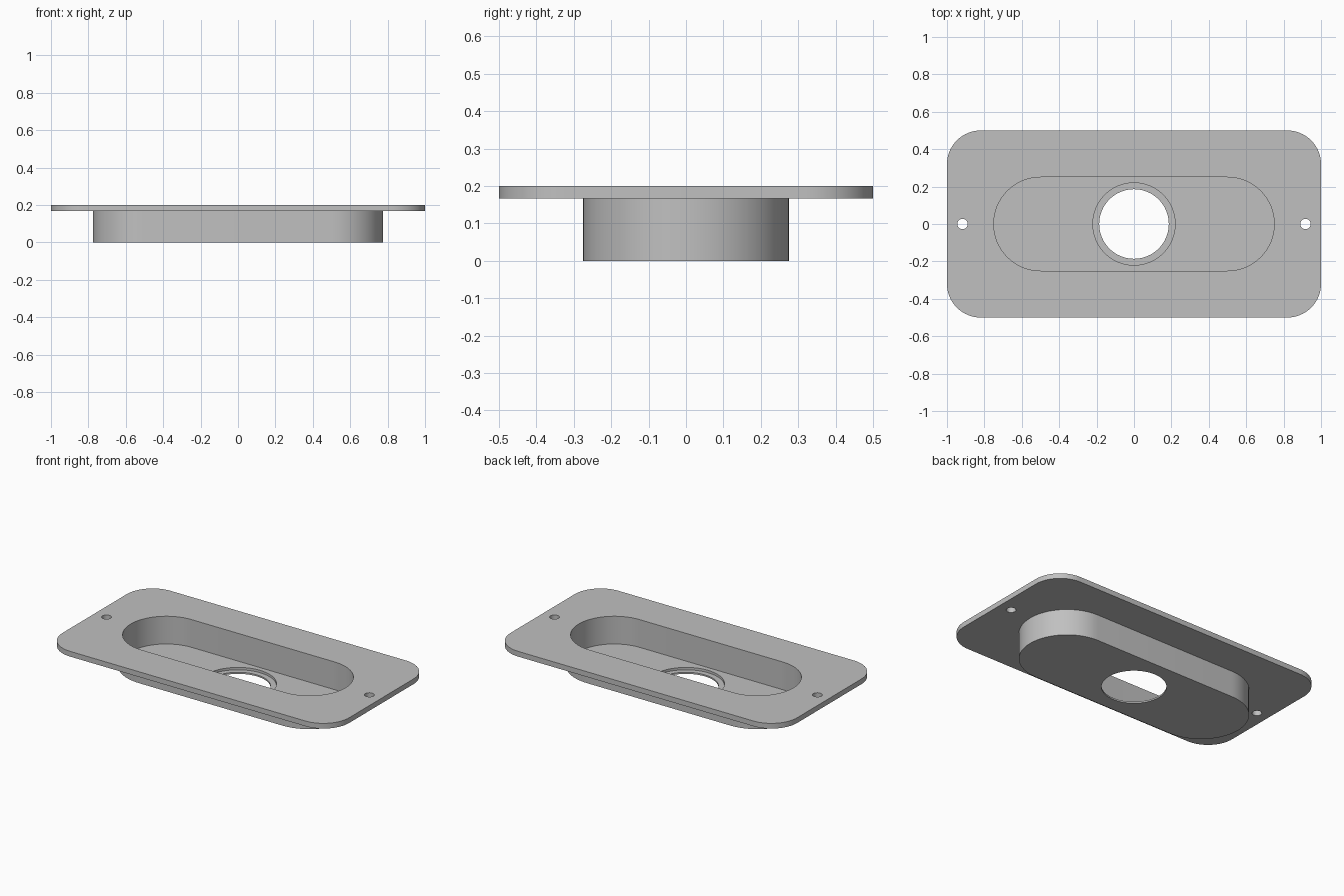
import bpy, bmesh
from math import sin, cos, pi, radians

if "Cube" in bpy.data.objects:
    bpy.data.objects.remove(bpy.data.objects["Cube"], do_unlink=True)

# Overall sizes
TOP, FLANGE_BASE, FLOOR, LEDGE = 0.2, 0.167, 0.025, 0.01
SCREW_X, SCREW_R = 0.917, 0.028
BORE_R, HOLE_R = 0.22, 0.186

bm = bmesh.new()


def ring(hx, hy, r, z, cx=0.0, seg=16):
    """Closed rounded-rectangle loop; a circle when hx == hy == r."""
    pts = []
    for q, (sx, sy) in enumerate([(1, 1), (-1, 1), (-1, -1), (1, -1)]):
        for i in range(seg + 1):
            a = (q + i / seg) * pi / 2
            p = (cx + sx * (hx - r) + r * cos(a), sy * (hy - r) + r * sin(a), z)
            if not pts or max(abs(p[k] - pts[-1][k]) for k in (0, 1)) > 1e-5:
                pts.append(p)
    if max(abs(pts[0][k] - pts[-1][k]) for k in (0, 1)) < 1e-5:
        pts.pop()
    return [bm.verts.new(p) for p in pts]


def circle(r, z, cx=0.0, seg=16):
    return ring(r, r, r, z, cx, seg)


def wall(a, b):
    """Quads joining two loops with equal point counts."""
    n = len(a)
    for i in range(n):
        j = (i + 1) % n
        bm.faces.new((a[i], a[j], b[j], b[i]))


def flat(*loops):
    """Flat face bounded by the first loop, with the others as holes."""
    edges = []
    for loop in loops:
        for v, w in zip(loop, loop[1:] + loop[:1]):
            edges.append(bm.edges.get((v, w)) or bm.edges.new((v, w)))
    bmesh.ops.triangle_fill(bm, use_beauty=True, edges=edges)


# Flange rim and screw holes
flange_top, flange_low = [ring(1, 0.5, 0.18, z) for z in (TOP, FLANGE_BASE)]
wall(flange_top, flange_low)
screws_top, screws_low = [], []
for side in (-1, 1):
    hi, lo = [circle(SCREW_R, z, side * SCREW_X, 8) for z in (TOP, FLANGE_BASE)]
    wall(hi, lo)
    screws_top.append(hi)
    screws_low.append(lo)

# Recess inside and tub outside
recess_top, recess_low = [ring(0.75, 0.25, 0.25, z) for z in (TOP, FLOOR)]
tub_top, tub_low = [ring(0.775, 0.275, 0.275, z) for z in (FLANGE_BASE, 0)]
wall(recess_top, recess_low)
wall(tub_top, tub_low)

# Stepped centre hole
bore_top, bore_low = [circle(BORE_R, z) for z in (FLOOR, LEDGE)]
hole_top, hole_low = [circle(HOLE_R, z) for z in (LEDGE, 0)]
wall(bore_top, bore_low)
wall(bore_low, hole_top)
wall(hole_top, hole_low)

# Flat surfaces
flat(flange_top, recess_top, *screws_top)
flat(flange_low, tub_top, *screws_low)
flat(recess_low, bore_top)
flat(tub_low, hole_low)
bmesh.ops.recalc_face_normals(bm, faces=bm.faces[:])

mesh = bpy.data.meshes.new("recessed_plate")
bm.to_mesh(mesh)
bm.free()
plate = bpy.data.objects.new("recessed_plate", mesh)
bpy.context.collection.objects.link(plate)

# Plain grey material
grey = bpy.data.materials.new("light_grey")
grey.use_nodes = True
colour = (0.53, 0.53, 0.53, 1)
grey.diffuse_color = colour
grey.node_tree.nodes["Principled BSDF"].inputs["Base Color"].default_value = colour
mesh.materials.append(grey)

# Smooth curved walls, crisp rims
bpy.ops.object.select_all(action="DESELECT")
plate.select_set(True)
bpy.context.view_layer.objects.active = plate
bpy.ops.object.shade_smooth_by_angle(angle=radians(30))
